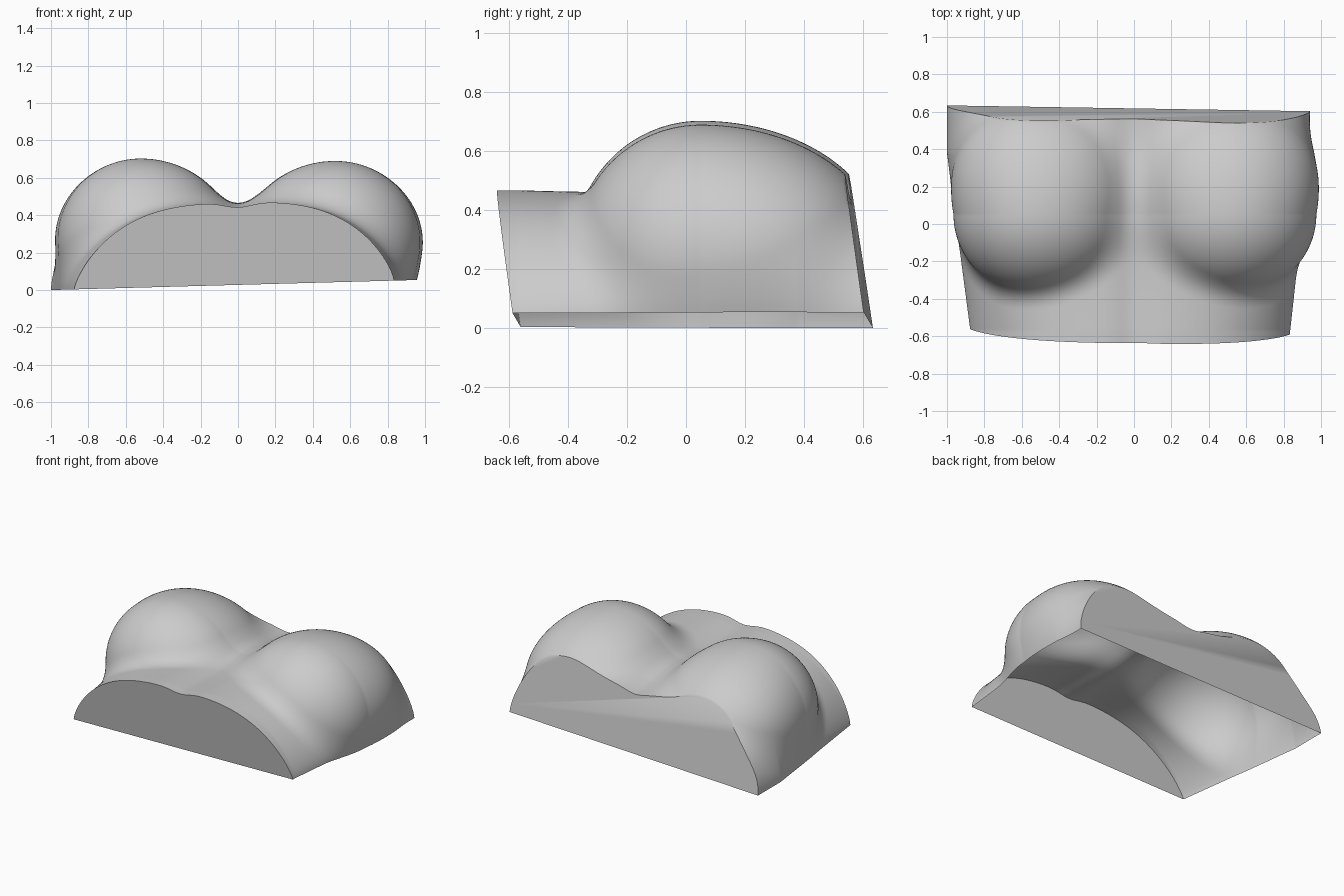
import bpy, bmesh, math
from mathutils import Vector

if "Cube" in bpy.data.objects:
    bpy.data.objects.remove(bpy.data.objects["Cube"])

ACROSS, ALONG = 160, 140
Y_FRONT, Y_BACK = -0.571, 0.622


def base_z(x):
    # slightly tilted lower rim
    return 0.0275 * (1 + x)


def torso(p):
    # arch that widens and gets steeper sides toward the back
    t = min(max((p.y + 0.57) / 0.95, 0), 1)
    width, power = 0.855 + 0.115 * t, 1.35 + 0.6 * t
    height = 0.44 - 0.03 * t + 0.03 * math.exp(-((p.y - 0.1) / 0.25) ** 2)
    height -= 0.025 * math.exp(-(p.x / 0.1) ** 2)
    x = abs(p.x + 0.02 + 0.01 * t) / width
    z = max(p.z - base_z(p.x), 0) / height
    return (x ** 3 + z ** power - 1) * height / power


def mound(p, center, outer):
    # ellipsoid, short in front, long behind, wider toward the middle and back
    d = p - center
    rx = outer if d.x * center.x > 0 else 0.49
    rx *= 1 + 0.4 * max(d.y, 0)
    ry = 0.62 if d.y > 0 else 0.43
    return (Vector((d.x / rx, d.y / ry, d.z / 0.435)).length - 1) * 0.43


def blend(a, b, k):
    h = max(k - abs(a - b), 0) / k
    return min(a, b) - h * h * k / 4


def field(p):
    right = mound(p, Vector((-0.52, 0.05, 0.268)), 0.445)
    left = mound(p, Vector((0.52, 0.05, 0.255)), 0.455)
    return blend(torso(p), blend(right, left, 0.12), 0.09)


def surface_point(v, angle):
    # search outward from the middle of the rim within one slanted slice
    def at(r):
        x = -0.02 + r * math.cos(angle)
        z = base_z(x) + r * math.sin(angle)
        return Vector((x, v - 0.145 * z - 0.012 * x, z))
    lo, hi = 0.1, 1.3
    for _ in range(18):
        mid = (lo + hi) / 2
        if field(at(mid)) < 0:
            lo = mid
        else:
            hi = mid
    return at(lo)


# Curved shell open underneath
bm = bmesh.new()
rows = []
for j in range(ALONG + 1):
    v = Y_FRONT + (Y_BACK - Y_FRONT) * j / ALONG
    rows.append([bm.verts.new(surface_point(v, math.pi * i / ACROSS))
                 for i in range(ACROSS + 1)])
for a, b in zip(rows, rows[1:]):
    for i in range(ACROSS):
        bm.faces.new((a[i], b[i], b[i + 1], a[i + 1]))

# Flat cut ends
bm.faces.new(rows[0])
bm.faces.new(rows[-1][::-1])
bm.normal_update()
mesh = bpy.data.meshes.new("torso_shell")
bm.to_mesh(mesh)
bm.free()

shell = bpy.data.objects.new("torso_shell", mesh)
bpy.context.collection.objects.link(shell)

# Plain grey
grey = bpy.data.materials.new("light_grey")
grey.use_nodes = True
color = (0.6, 0.6, 0.6, 1)
grey.diffuse_color = color
grey.node_tree.nodes["Principled BSDF"].inputs["Base Color"].default_value = color
mesh.materials.append(grey)

bpy.context.view_layer.objects.active = shell
shell.select_set(True)
bpy.ops.object.shade_smooth_by_angle(angle=math.radians(40))
